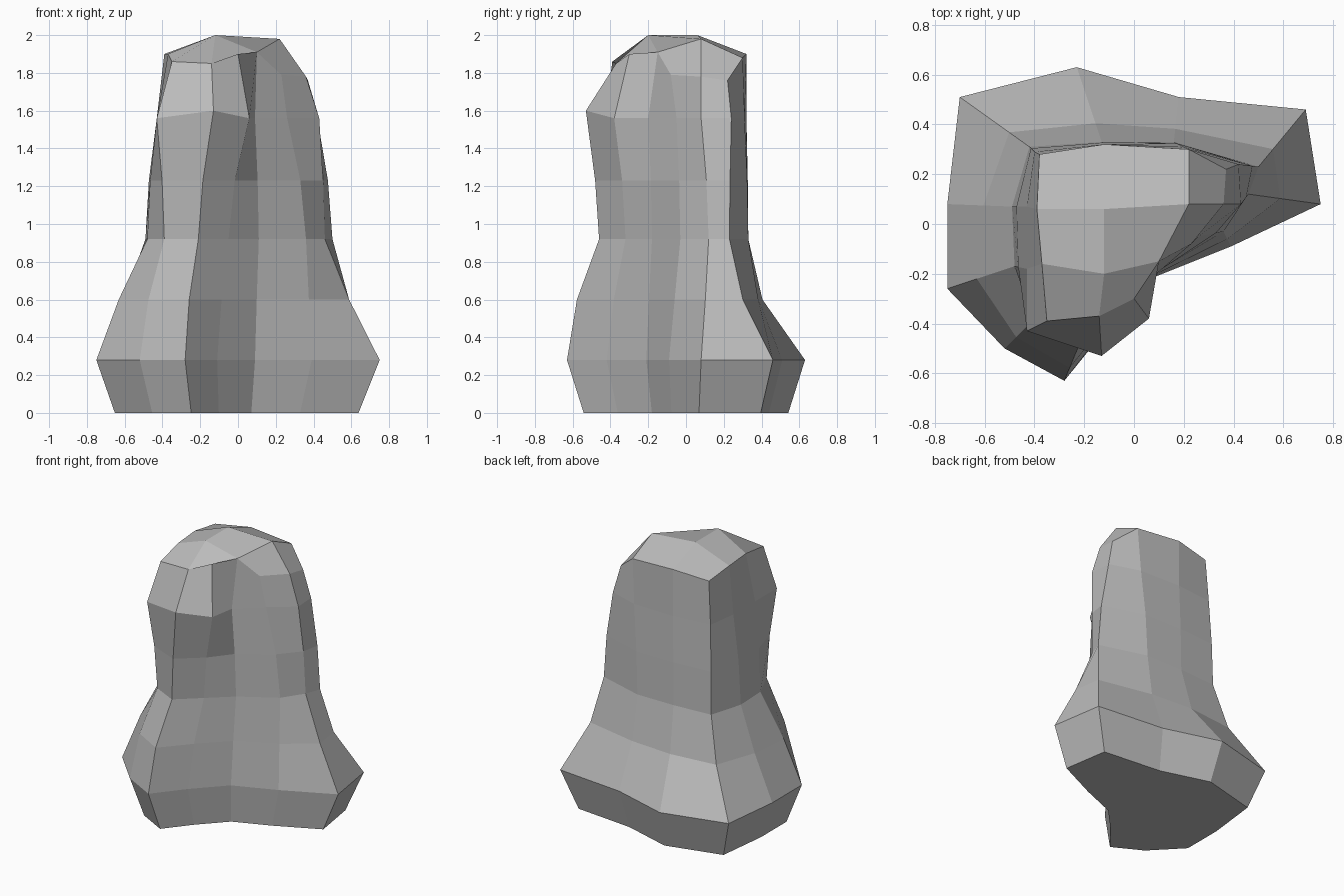
import bpy
import bmesh
from mathutils import Vector

default_cube = bpy.data.objects.get("Cube")
if default_cube:
    bpy.data.objects.remove(default_cube, do_unlink=True)

# Key outlines of the boulder, counter-clockwise from the front ridge
FOOT = [(-.28, -.63), (-.11, -.42), (.09, -.21), (.39, -.09), (.75, .08), (.69, .46),
        (.18, .51), (-.23, .63), (-.7, .51), (-.75, .08), (-.75, -.26), (-.52, -.5)]
WAIST = [(-.21, -.46), (-.05, -.32), (.11, -.18), (.36, -.03), (.46, .12), (.5, .23),
         (.16, .33), (-.13, .33), (-.42, .31), (-.49, .07), (-.48, -.17), (-.39, -.37)]
BROW = [(-.13, -.53), (.06, -.38), (.09, -.2), (.26, -.05), (.43, .08), (.42, .24),
        (.2, .31), (-.12, .32), (-.4, .29), (-.43, .07), (-.43, -.18), (-.43, -.43)]
CROWN = [(-.14, -.37), (0, -.3), (.1, -.15), (.23, -.08), (.36, .08), (.37, .22),
         (.22, .3), (-.12, .32), (-.38, .28), (-.39, .06), (-.37, -.16), (-.35, -.39)]
CROWN_HEIGHTS = [1.85, 1.9, 1.91, 1.79, 1.78, 1.76, 1.88, 1.9, 1.87, 1.9, 1.9, 1.86]


def flat_ring(outline, height):
    """Place an outline at one height."""
    return [Vector((x, y, height)) for x, y in outline]


def blended_ring(lower, upper, height, amount, back_bias=0):
    """Blend two rings, with the back drawn in further than the front."""
    ring = []
    for low, high in zip(lower, upper):
        point = low.lerp(high, amount + back_bias * low.y)
        point.z = height
        ring.append(point)
    return ring


def tucked_ring(ring, centre, scale):
    """Shrink a ring towards the ground for the undercut base."""
    return [centre + Vector(((p.x - centre.x) * scale, p.y * scale, 0)) for p in ring]


def make_material(name, colour):
    material = bpy.data.materials.new(name)
    material.use_nodes = True
    material.diffuse_color = colour
    shader = material.node_tree.nodes["Principled BSDF"]
    shader.inputs["Base Color"].default_value = colour
    shader.inputs["Roughness"].default_value = 0.9
    return material


# Stack of rings from the ground to the crown
foot = flat_ring(FOOT, .28)
waist = flat_ring(WAIST, .92)
brow = flat_ring(BROW, 1.56)
crown = [Vector((x, y, z)) for (x, y), z in zip(CROWN, CROWN_HEIGHTS)]
ground = tucked_ring(foot, Vector((-.05, 0, 0)), .86)
skirt = blended_ring(foot, waist, .6, .53, back_bias=.35)
chest = blended_ring(waist, brow, 1.23, .3)
# The front ridge stands slightly proud at the brow
brow[0].z = 1.6

mesh_builder = bmesh.new()
rings = [[mesh_builder.verts.new(p) for p in ring]
         for ring in (ground, foot, skirt, waist, chest, brow, crown)]

# Sides
count = len(FOOT)
for lower, upper in zip(rings, rings[1:]):
    for i in range(count):
        j = (i + 1) % count
        mesh_builder.faces.new((lower[i], lower[j], upper[j], upper[i]))

# Underside
mesh_builder.faces.new(list(reversed(rings[0])))

# Crown facets around three summit points
c = rings[-1]
front_peak, back_peak, side_peak = [
    mesh_builder.verts.new(p) for p in ((-.12, -.2, 2), (-.12, .06, 2), (.22, .08, 1.98))]
for facet in ((c[11], c[0], front_peak, c[10]),
              (c[0], c[1], c[2], front_peak),
              (c[10], front_peak, back_peak, c[9]),
              (front_peak, c[2], side_peak, back_peak),
              (c[2], c[3], c[4], side_peak),
              (side_peak, c[4], c[5], c[6]),
              (c[9], back_peak, c[7], c[8]),
              (back_peak, side_peak, c[6], c[7])):
    mesh_builder.faces.new(facet)

bmesh.ops.recalc_face_normals(mesh_builder, faces=mesh_builder.faces)
mesh = bpy.data.meshes.new("boulder")
mesh_builder.to_mesh(mesh)
mesh_builder.free()
mesh.materials.append(make_material("stone grey", (.5, .5, .5, 1)))

boulder = bpy.data.objects.new("boulder", mesh)
bpy.context.collection.objects.link(boulder)
